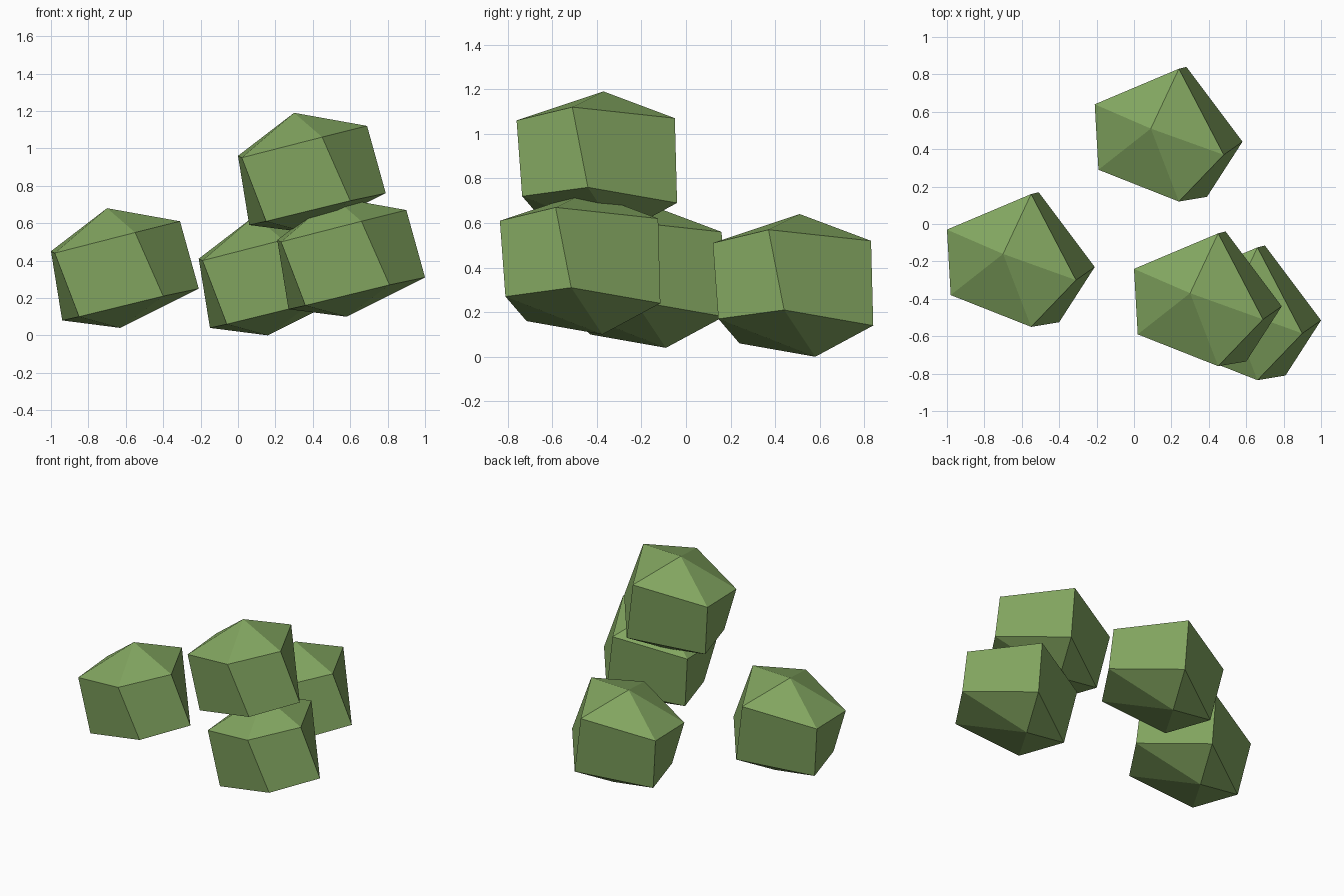
import bpy
import bmesh

if "Cube" in bpy.data.objects:
    bpy.data.objects.remove(bpy.data.objects["Cube"], do_unlink=True)

green = bpy.data.materials.new("leaf_green")
green.use_nodes = True
color = (0.23, 0.39, 0.12, 1)
green.diffuse_color = color
shader = green.node_tree.nodes["Principled BSDF"]
shader.inputs["Base Color"].default_value = color
shader.inputs["Roughness"].default_value = 0.9

# Tilted five-sided clump: a cap point, two slightly twisted rings and a base point
cap_point = (-.05, -.01, .32)
upper_ring = [(-.35, .12, .09), (-.33, -.23, .08), (.10, -.40, .19),
              (.34, -.15, .25), (.10, .31, .20)]
lower_ring = [(-.29, .06, -.28), (-.20, -.28, -.26), (.25, -.375, -.15),
              (.44, -.08, -.11), (.14, .32, -.18)]
base_point = (.02, .06, -.32)


def make_clump_mesh():
    bm = bmesh.new()
    cap = bm.verts.new(cap_point)
    base = bm.verts.new(base_point)
    upper = [bm.verts.new(p) for p in upper_ring]
    lower = [bm.verts.new(p) for p in lower_ring]
    sides = len(upper)
    for i in range(sides):
        j = (i + 1) % sides
        bm.faces.new((cap, upper[i], upper[j]))
        bm.faces.new((upper[i], lower[i], lower[j], upper[j]))
        bm.faces.new((base, lower[j], lower[i]))
    bmesh.ops.recalc_face_normals(bm, faces=bm.faces)
    mesh = bpy.data.meshes.new("foliage_clump")
    bm.to_mesh(mesh)
    bm.free()
    mesh.materials.append(green)
    return mesh


# Four identical clumps share one mesh
clump_mesh = make_clump_mesh()
placements = {
    "right_foliage_clump": (-.65, -.15, .36),
    "back_foliage_clump": (.14, .52, .32),
    "top_foliage_clump": (.35, -.36, .87),
    "left_foliage_clump": (.56, -.435, .42),
}
for name, location in placements.items():
    clump = bpy.data.objects.new(name, clump_mesh)
    clump.location = location
    bpy.context.scene.collection.objects.link(clump)
